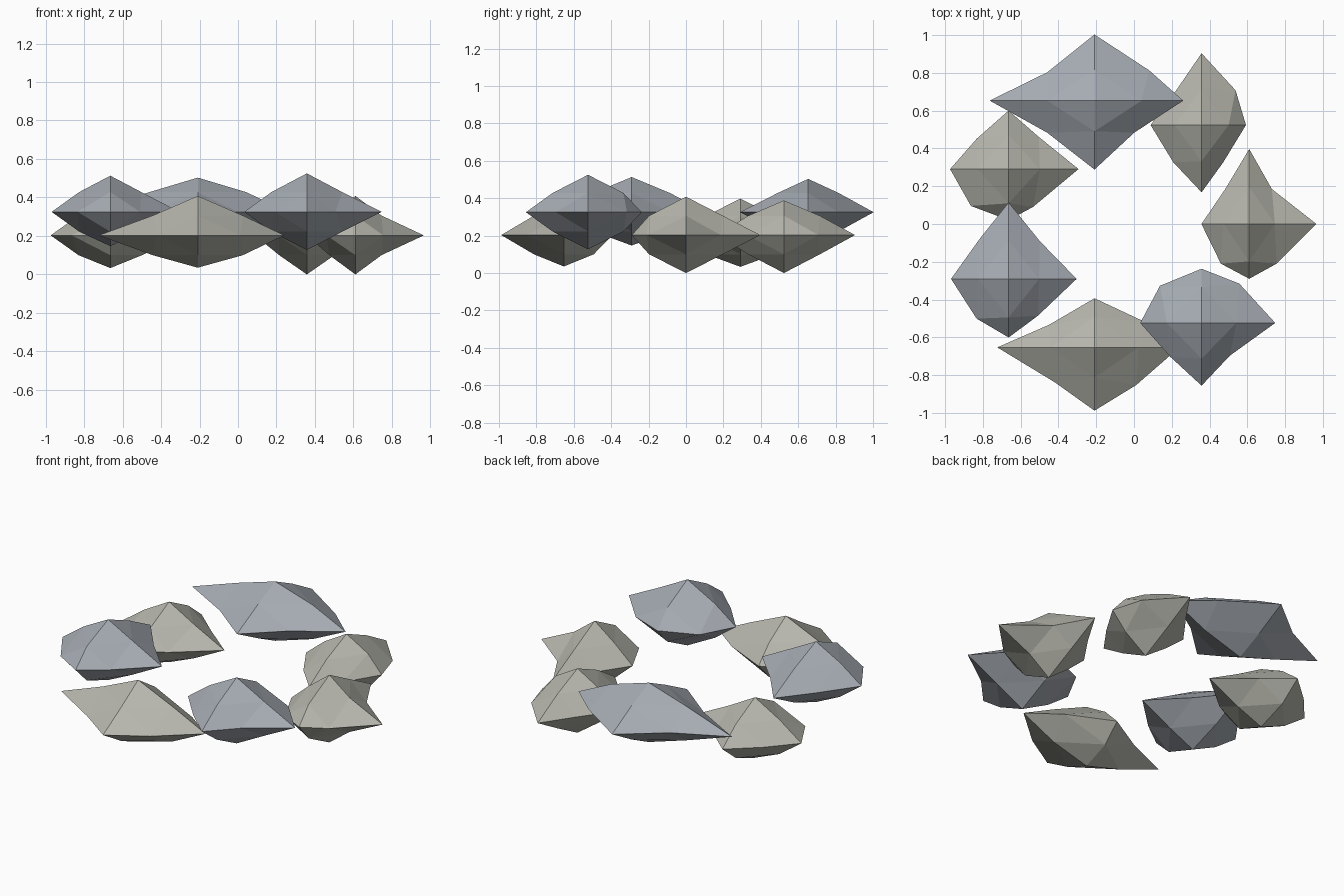
import bpy, bmesh, math
from itertools import product

if "Cube" in bpy.data.objects:
    bpy.data.objects.remove(bpy.data.objects["Cube"])


def material(name, rgb):
    m = bpy.data.materials.new(name)
    m.diffuse_color = (*rgb, 1)
    m.use_nodes = True
    m.node_tree.nodes["Principled BSDF"].inputs["Base Color"].default_value = m.diffuse_color
    return m


WARM = material("warm_stone", (0.47, 0.47, 0.42))
COOL = material("cool_stone", (0.38, 0.41, 0.45))


def stone(i, raised, tips, mids):
    """Low-poly stone: octahedron split once.
    tips: +x -x +y -y +z -z reach; mids: (x, y) of the ++ -+ -- +- edge points."""
    bm = bmesh.new()
    mx = sum(abs(m[0]) for m in mids) / 4
    my = sum(abs(m[1]) for m in mids) / 4
    mz = 0.103
    verts = {}
    # six tips
    for k, reach in enumerate(tips):
        axis, s = k // 2, 1 - 2 * (k % 2)
        key, co = [0, 0, 0], [0, 0, 0]
        key[axis], co[axis] = s, s * reach
        verts[tuple(key)] = bm.verts.new(co)
    # twelve split-edge points
    for (sx, sy), m in zip(((1, 1), (-1, 1), (-1, -1), (1, -1)), mids):
        verts[(sx, sy, 0)] = bm.verts.new((m[0], m[1], 0))
    for a, b in product((1, -1), repeat=2):
        verts[(a, 0, b)] = bm.verts.new((a * mx, 0, b * mz))
        verts[(0, a, b)] = bm.verts.new((0, a * my, b * mz))
    # four triangles per octant
    for x, y, z in product((1, -1), repeat=3):
        xy, xz, yz = (x, y, 0), (x, 0, z), (0, y, z)
        for tri in (((x, 0, 0), xy, xz), ((0, y, 0), yz, xy),
                    ((0, 0, z), xz, yz), (xy, yz, xz)):
            order = tri if x * y * z > 0 else tri[::-1]
            bm.faces.new([verts[v] for v in order])
    bmesh.ops.recalc_face_normals(bm, faces=bm.faces)
    me = bpy.data.meshes.new(f"stone_{i + 1}")
    bm.to_mesh(me)
    bm.free()
    me.materials.append(COOL if raised else WARM)
    ob = bpy.data.objects.new(f"stone_{i + 1}", me)
    # place on the ring of seven
    a = math.tau * i / 7
    ob.location = (-0.06 + 0.67 * math.cos(a), 0.67 * math.sin(a), 0.325 if raised else 0.203)
    bpy.context.collection.objects.link(ob)


# ring of stones, counter-clockwise from +x
stone(0, False, (.356, .253, .397, .29, .205, .203),
      ((.12, .185), (-.127, .185), (-.15, -.21), (.145, -.21)))
stone(1, False, (.235, .27, .38, .356, .185, .203),
      ((.18, .184), (-.13, .19), (-.15, -.197), (.115, -.197)))
stone(2, True, (.47, .555, .35, .365, .178, .18),
      ((.29, .16), (-.25, .15), (-.25, -.17), (.21, -.17)))
stone(3, False, (.37, .31, .31, .27, .195, .17),
      ((.16, .17), (-.17, .16), (-.2, -.195), (.13, -.2)))
stone(4, True, (.36, .305, .405, .31, .188, .178),
      ((.165, .2), (-.155, .21), (-.17, -.21), (.155, -.195)))
stone(5, False, (.45, .515, .26, .335, .205, .168),
      ((.267, .135), (-.24, .12), (-.21, -.185), (.22, -.2)))
stone(6, True, (.39, .325, .287, .332, .2, .198),
      ((.2, .208), (-.22, .197), (-.165, -.18), (.15, -.173)))
